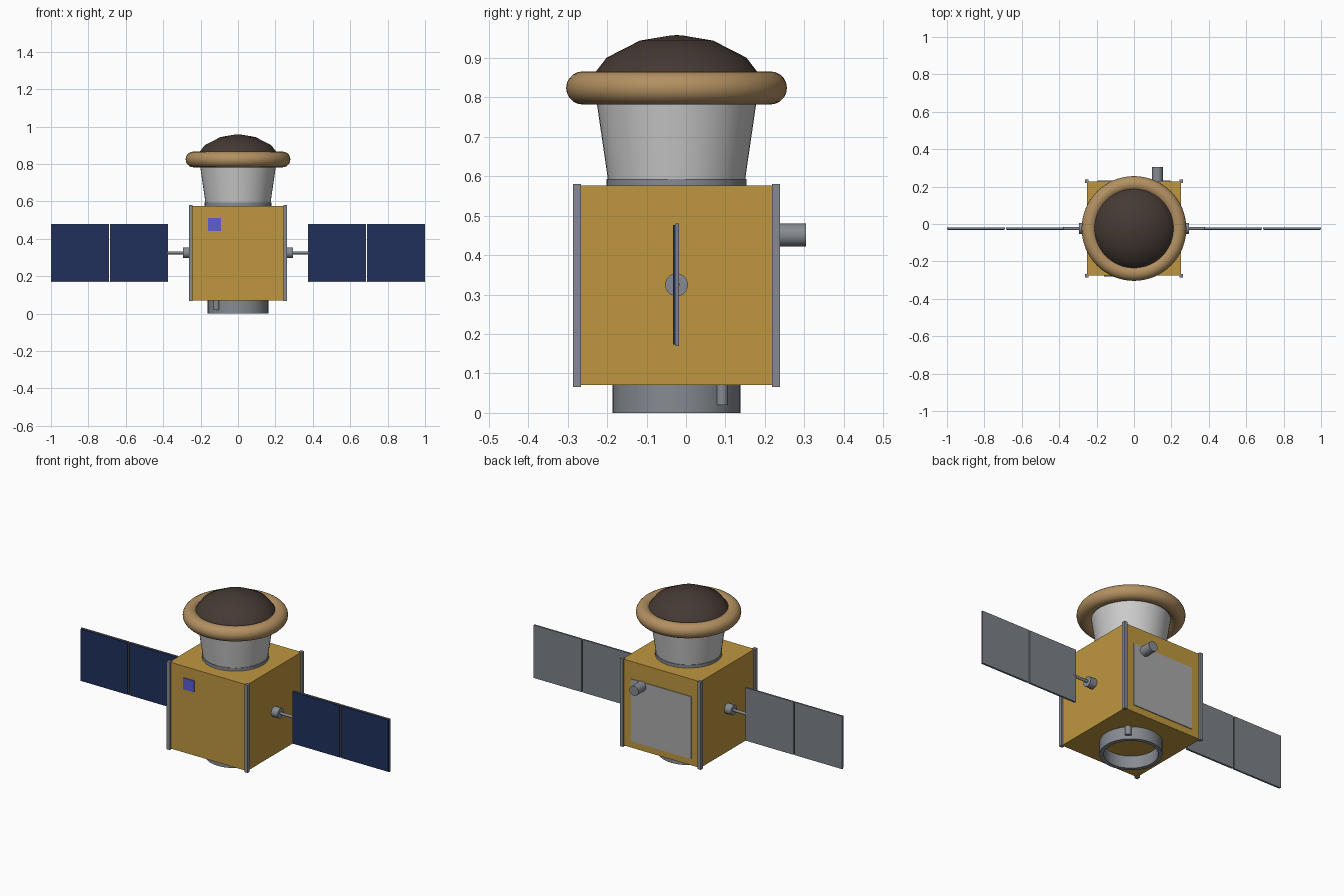
import bpy, bmesh, math
from mathutils import Matrix, Vector

if "Cube" in bpy.data.objects:
    bpy.data.objects.remove(bpy.data.objects["Cube"])

CY = -0.024  # body axis sits slightly forward of the origin


def material(name, rgb):
    m = bpy.data.materials.new(name)
    m.diffuse_color = (*rgb, 1)
    m.use_nodes = True
    m.node_tree.nodes["Principled BSDF"].inputs["Base Color"].default_value = m.diffuse_color
    return m


GOLD = material("gold_foil", (0.52, 0.31, 0.05))
METAL = material("metal", (0.24, 0.26, 0.29))
WHITE = material("white_shell", (0.55, 0.55, 0.58))
TAN = material("tan_ring", (0.45, 0.28, 0.12))
DARK = material("dark_shield", (0.06, 0.042, 0.034))
BLUE = material("solar_blue", (0.014, 0.03, 0.107))
VIOLET = material("sensor_violet", (0.11, 0.11, 0.66))
PALE = material("radiator_grey", (0.40, 0.40, 0.40))
DIM = material("panel_back", (0.20, 0.22, 0.25))


def finish(name, bm, mat, smooth=False):
    bmesh.ops.recalc_face_normals(bm, faces=bm.faces)
    me = bpy.data.meshes.new(name)
    bm.to_mesh(me)
    bm.free()
    ob = bpy.data.objects.new(name, me)
    bpy.context.collection.objects.link(ob)
    me.materials.append(mat)
    if smooth:
        bpy.ops.object.select_all(action='DESELECT')
        ob.select_set(True)
        bpy.context.view_layer.objects.active = ob
        bpy.ops.object.shade_smooth_by_angle(angle=math.radians(30))
    return ob


def box(name, lo, hi, mat):
    lo, hi = Vector(lo), Vector(hi)
    bm = bmesh.new()
    bmesh.ops.create_cube(bm, size=1, matrix=Matrix.Translation((lo + hi) / 2) @ Matrix.Diagonal((*(hi - lo), 1)))
    return finish(name, bm, mat)


def rod(name, a, b, r, mat, sides=24):
    a, b = Vector(a), Vector(b)
    d = b - a
    bm = bmesh.new()
    bmesh.ops.create_cone(bm, cap_ends=True, segments=sides, radius1=r, radius2=r, depth=d.length,
                          matrix=Matrix.Translation((a + b) / 2) @ d.to_track_quat('Z', 'Y').to_matrix().to_4x4())
    return finish(name, bm, mat, True)


def lathe(name, profile, mat, closed=False, sides=48):
    # revolve (radius, z) points around the body axis
    bm = bmesh.new()
    pts = [bm.verts.new((r, CY, z)) for r, z in profile]
    edges = [bm.edges.new(p) for p in zip(pts, pts[1:])]
    if closed:
        edges.append(bm.edges.new((pts[-1], pts[0])))
    bmesh.ops.spin(bm, geom=pts + edges, cent=(0, CY, 0), axis=(0, 0, 1), angle=2 * math.pi, steps=sides)
    bmesh.ops.remove_doubles(bm, verts=bm.verts, dist=0.0001)
    return finish(name, bm, mat, True)


# Cube body and corner rails
H = 0.252
box("body", (-H, CY - H, 0.071), (H, CY + H, 0.576), GOLD)
for sx in (-1, 1):
    for sy in (-1, 1):
        x, y = sx * H, CY + sy * H
        box("corner_rail", (x - 0.01, y - 0.01, 0.066), (x + 0.01, y + 0.01, 0.581), METAL)

# Open adapter ring and two separation pins under the body
lathe("adapter_ring", [(0.162, 0), (0.162, 0.072), (0.14, 0.072), (0.14, 0)], METAL, True)
for s in (-1, 1):
    x, y = s * 0.115, CY + s * 0.115
    rod("separation_pin", (x, y, 0.02), (x, y, 0.072), 0.016, METAL, 16)

# Collar, flared shell, inflated ring and shield dome
lathe("collar", [(0, 0.574), (0.178, 0.574), (0.178, 0.593), (0, 0.593)], METAL)
lathe("flared_shell", [(0, 0.592), (0.174, 0.592), (0.208, 0.825), (0, 0.825)], WHITE)
circle = [(0.238 + 0.042 * math.cos(i * math.pi / 10), 0.824 + 0.042 * math.sin(i * math.pi / 10)) for i in range(20)]
lathe("inflated_ring", circle, TAN, True, 64)
lathe("shield_dome", [(0, 0.958), (0.016, 0.957), (0.093, 0.944), (0.177, 0.901), (0.204, 0.866), (0.225, 0.835),
                      (0, 0.835)], DARK)

# Solar wings on both sides: hub, shaft and two panels each
ZC = 0.325
for s in (-1, 1):
    rod("wing_hub", (s * 0.25, CY, ZC), (s * 0.294, CY, ZC), 0.029, METAL)
    rod("wing_shaft", (s * 0.29, CY, ZC), (s * 0.38, CY, ZC), 0.008, METAL, 16)
    for inner in (0.374, 0.69):
        a, b = sorted((s * inner, s * (inner + 0.31)))
        box("panel_back", (a, -0.027, ZC - 0.155), (b, -0.018, ZC + 0.155), DIM)
        box("solar_cells", (a + 0.003, -0.033, ZC - 0.152), (b - 0.003, -0.027, ZC + 0.152), BLUE)

# Front sensor, rear radiator and rear camera tube
box("front_sensor", (-0.16, CY - H - 0.004, 0.442), (-0.09, CY - H + 0.01, 0.510), VIOLET)
box("radiator", (-0.195, CY + H - 0.01, 0.110), (0.195, CY + H + 0.005, 0.475), PALE)
rod("camera_tube", (0.125, CY + H - 0.01, 0.451), (0.125, 0.304, 0.451), 0.029, METAL)
